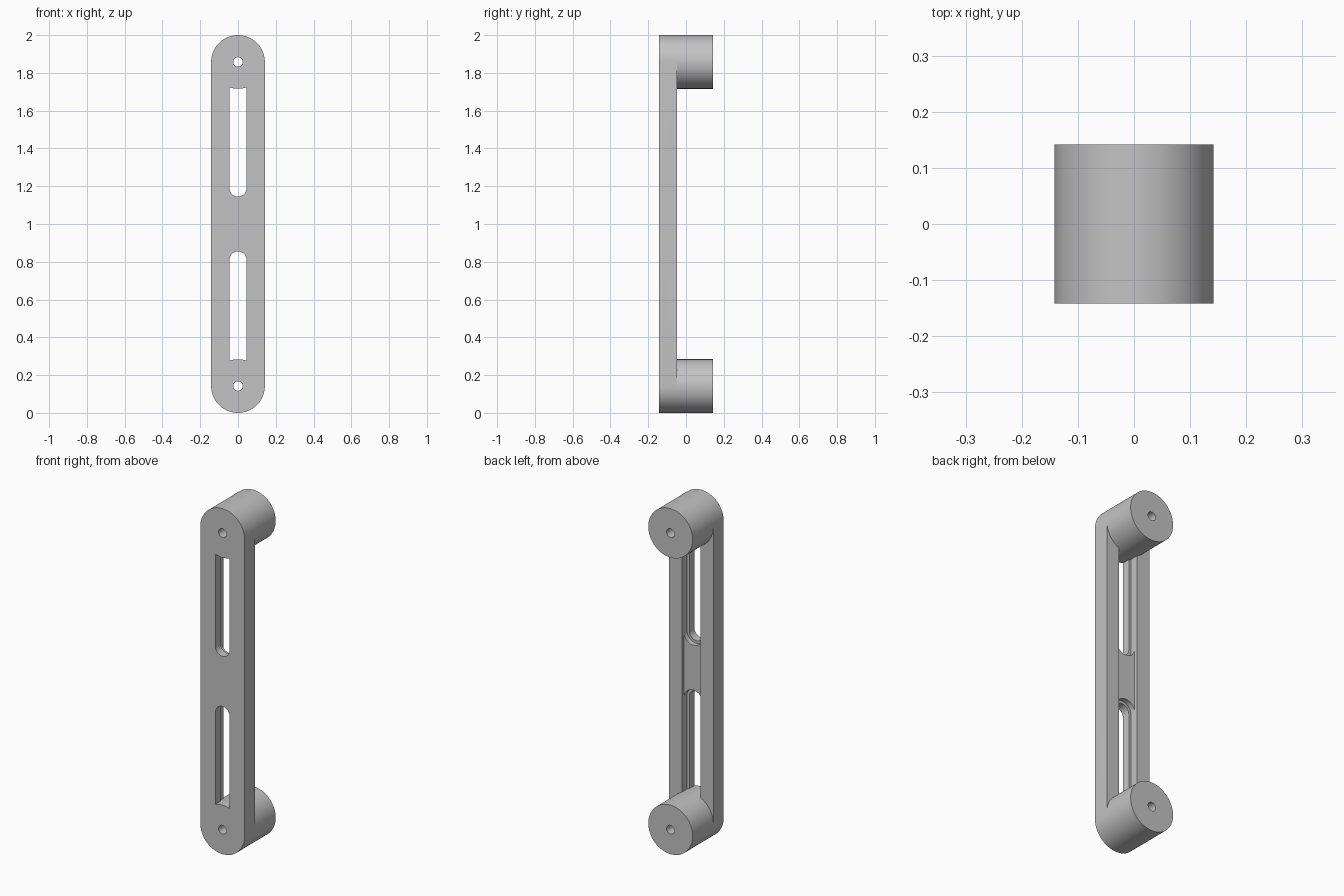
import bpy, bmesh, math

cube = bpy.data.objects.get("Cube")
if cube:
    bpy.data.objects.remove(cube, do_unlink=True)

R = 0.142                        # outer radius of bar and bosses
LOW, HIGH = R, 2 - R             # boss centre heights
FRONT, BAR_BACK, BACK = -R, -0.047, R

grey = bpy.data.materials.new("plain grey")
grey.use_nodes = True
colour = (0.55, 0.55, 0.55, 1)
grey.diffuse_color = colour
grey.node_tree.nodes["Principled BSDF"].inputs["Base Color"].default_value = colour


def rounded_prism(name, radius, z0, z1, y0, y1, steps=40):
    """Round-ended outline between two centre heights, extruded along y."""
    bm = bmesh.new()
    points = []
    for centre, start in ((z1, 0), (z0, math.pi)):
        for i in range(steps + 1):
            a = start + math.pi * i / steps
            points.append((radius * math.cos(a), y0, centre + radius * math.sin(a)))
    face = bm.faces.new([bm.verts.new(p) for p in points])
    side = bmesh.ops.extrude_face_region(bm, geom=[face])["geom"]
    moved = [v for v in side if isinstance(v, bmesh.types.BMVert)]
    bmesh.ops.translate(bm, verts=moved, vec=(0, y1 - y0, 0))
    bmesh.ops.remove_doubles(bm, verts=bm.verts, dist=1e-5)
    bmesh.ops.recalc_face_normals(bm, faces=bm.faces)
    mesh = bpy.data.meshes.new(name)
    bm.to_mesh(mesh)
    bm.free()
    mesh.materials.append(grey)
    obj = bpy.data.objects.new(name, mesh)
    bpy.context.collection.objects.link(obj)
    return obj


def combine(target, tool, operation):
    """Apply a boolean and remove the helper."""
    tool.hide_render = True
    mod = target.modifiers.new(operation.lower(), "BOOLEAN")
    mod.operation, mod.solver, mod.object = operation, "EXACT", tool
    bpy.context.view_layer.objects.active = target
    bpy.ops.object.modifier_apply(modifier=mod.name)
    bpy.data.objects.remove(tool, do_unlink=True)


# Bar with a shallow channel along its back
bar = rounded_prism("handle_bar", R, LOW, HIGH, FRONT, BAR_BACK)
combine(bar, rounded_prism("channel_cutter", 0.06, 0.2, 1.8, -0.066, 0), "DIFFERENCE")

# Stepped slots: narrow at the front, wider behind
for z0, z1 in ((0.2, 0.81), (1.19, 1.8)):
    for radius, y0 in ((0.06, -0.095), (0.045, -0.2)):
        combine(bar, rounded_prism("slot_cutter", radius, z0, z1, y0, 0), "DIFFERENCE")

# End bosses with screw holes
for z in (LOW, HIGH):
    combine(bar, rounded_prism("end_boss", R, z, z, FRONT, BACK), "UNION")
    combine(bar, rounded_prism("screw_hole_cutter", 0.025, z, z, -0.2, 0.2, 16), "DIFFERENCE")

# Smooth curved walls, crisp rims
bpy.ops.object.select_all(action="DESELECT")
bar.select_set(True)
bpy.context.view_layer.objects.active = bar
bpy.ops.object.shade_smooth_by_angle(angle=math.radians(30))
